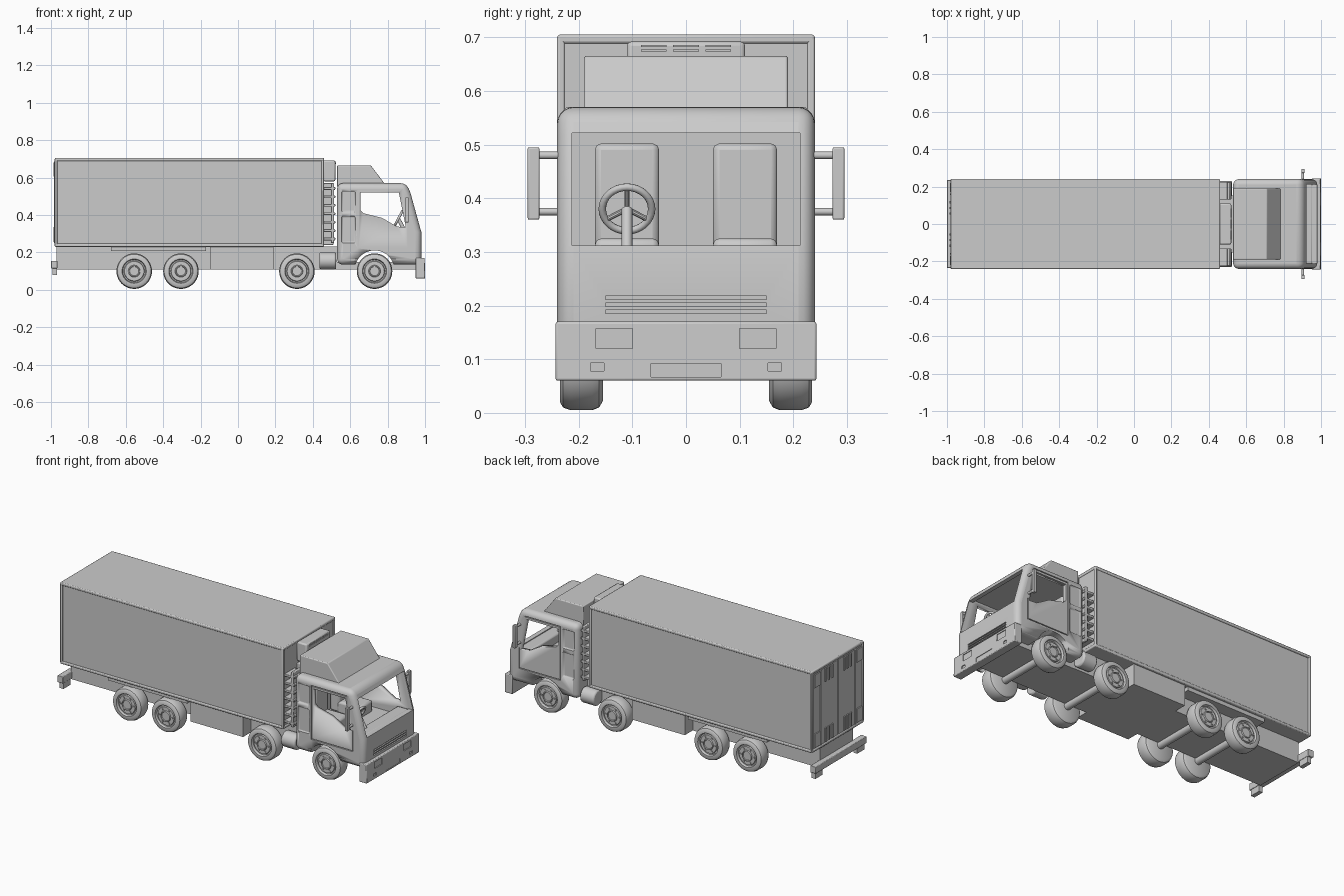
import bpy, bmesh, math
from mathutils import Matrix, Vector

if "Cube" in bpy.data.objects:
    bpy.data.objects.remove(bpy.data.objects["Cube"])

GREY = (0.6, 0.6, 0.6, 1)
mat = bpy.data.materials.new("plain grey")
mat.use_nodes = True
mat.diffuse_color = GREY
mat.node_tree.nodes["Principled BSDF"].inputs["Base Color"].default_value = GREY


def finish(name, bm, bevel=0, segments=2, smooth=True):
    bmesh.ops.recalc_face_normals(bm, faces=bm.faces)
    mesh = bpy.data.meshes.new(name)
    bm.to_mesh(mesh)
    bm.free()
    mesh.materials.append(mat)
    ob = bpy.data.objects.new(name, mesh)
    bpy.context.collection.objects.link(ob)
    if bevel:
        mod = ob.modifiers.new("Bevel", "BEVEL")
        mod.width, mod.segments, mod.limit_method = bevel, segments, "ANGLE"
    if smooth:
        bpy.ops.object.select_all(action="DESELECT")
        ob.select_set(True)
        bpy.context.view_layer.objects.active = ob
        bpy.ops.object.shade_smooth_by_angle(angle=math.radians(35))
    return ob


def box(name, x, y, z, bevel=0, segments=2):
    bm = bmesh.new()
    bmesh.ops.create_cube(bm, size=1)
    for v in bm.verts:
        v.co = [lo + (c + 0.5) * (hi - lo) for c, (lo, hi) in zip(v.co, (x, y, z))]
    return finish(name, bm, bevel, segments, bevel > 0)


def sides(y0, y1):
    """The same span on the left and the right side."""
    return (("right", (-y1, -y0)), ("left", (y0, y1)))


def prism(name, profile, y0, y1, bevel=0, segments=2):
    bm = bmesh.new()
    face = bm.faces.new([bm.verts.new((x, y0, z)) for x, z in profile])
    out = bmesh.ops.extrude_face_region(bm, geom=[face])
    for v in out["geom"]:
        if isinstance(v, bmesh.types.BMVert):
            v.co.y = y1
    return finish(name, bm, bevel, segments)


def rod(name, a, b, r, n=20, bevel=0):
    a, b = Vector(a), Vector(b)
    bm = bmesh.new()
    bmesh.ops.create_cone(bm, cap_ends=True, segments=n, radius1=r, radius2=r, depth=(b - a).length)
    turn = (b - a).to_track_quat("Z", "Y").to_matrix().to_4x4()
    bmesh.ops.transform(bm, verts=bm.verts, matrix=Matrix.Translation((a + b) / 2) @ turn)
    return finish(name, bm, bevel)


def lathe(name, profile, x, z, side, n=40):
    bm = bmesh.new()
    verts = [bm.verts.new((r, y, 0)) for r, y in profile]
    edges = [bm.edges.new(p) for p in zip(verts, verts[1:])]
    bmesh.ops.spin(bm, geom=verts + edges, cent=(0, 0, 0), axis=(0, 1, 0),
                   angle=math.tau, steps=n)
    bmesh.ops.remove_doubles(bm, verts=bm.verts, dist=1e-5)
    for v in bm.verts:
        v.co = (v.co.x + x, v.co.y * side, v.co.z + z)
    return finish(name, bm)


def cut(ob, *cutters):
    for c in cutters:
        mod = ob.modifiers.new("Cut", "BOOLEAN")
        mod.operation, mod.object, mod.solver = "DIFFERENCE", c, "EXACT"
        c.hide_render = True
        c.hide_viewport = True
        c.display_type = "WIRE"
        c.hide_set(True)


# Cargo box with edge rails
box("cargo_box", (-0.975, 0.455), (-0.234, 0.234), (0.235, 0.70))
for label, z in (("top", (0.688, 0.705)), ("bottom", (0.23, 0.247))):
    box(label + "_rail", (-0.98, 0.46), (-0.24, 0.24), z, 0.005)
for end, x in (("rear", (-0.98, -0.965)), ("front", (0.447, 0.46))):
    for s, y in sides(0.226, 0.24):
        box(f"{end}_{s}_post", x, y, (0.235, 0.70), 0.004)

# Rear doors, locking bars and hinge slats
for s, y in sides(0.004, 0.222):
    box(s + "_rear_door", (-0.979, -0.97), y, (0.25, 0.685))
for s, y in sides(0.155, 0.163):
    box(s + "_lock_bar", (-0.983, -0.975), y, (0.25, 0.685))
for row, z in (("upper", (0.605, 0.68)), ("lower", (0.255, 0.335))):
    for i in range(3):
        for s, y in sides(0.05 + 0.03 * i, 0.062 + 0.03 * i):
            box(f"{row}_{s}_slat_{i}", (-0.986, -0.975), y, z)
    for s, y in sides(0.17, 0.218):
        box(f"{row}_{s}_hinge", (-0.985, -0.975), y, z)

# Cooling unit and side ladders between box and cab
cooler = box("cooling_unit", (0.455, 0.52), (-0.11, 0.11), (0.58, 0.692), 0.008)
for i in (-1, 0, 1):
    for z in (0.673, 0.682):
        box("cooling_slat", (0.518, 0.523), (0.06 * i - 0.024, 0.06 * i + 0.024), (z, z + 0.004))
box("front_wall_panel", (0.455, 0.51), (-0.11, 0.11), (0.24, 0.57), 0.005)
for s, y in sides(0.13, 0.225):
    box(s + "_ladder_post", (0.497, 0.513), y, (0.25, 0.57), 0.004)
    for i in range(7):
        z = 0.265 + 0.045 * i
        box(f"{s}_rung_{i}", (0.455, 0.52), y, (z, z + 0.014), 0.003)

# Chassis, side lockers, air tanks and rear bumper
box("chassis", (-0.97, 0.53), (-0.152, 0.152), (0.11, 0.232))
box("front_chassis", (0.52, 0.96), (-0.15, 0.15), (0.11, 0.15))
box("side_lockers", (-0.15, 0.19), (-0.225, 0.225), (0.11, 0.232))
box("rear_wheel_cover", (-0.68, -0.17), (-0.225, 0.225), (0.208, 0.232))
for side in (-1, 1):
    rod("air_tank", (0.435, side * 0.185, 0.155), (0.525, side * 0.185, 0.155), 0.045, 24, 0.008)
box("rear_bumper", (-1.0, -0.965), (-0.235, 0.235), (0.115, 0.155), 0.003)
for s, y in sides(0.16, 0.225):
    box(s + "_rear_lamp", (-0.992, -0.968), y, (0.08, 0.118))

# Wheels and axles
TYRE = [(0, 0.155), (0.078, 0.155), (0.09, 0.162), (0.095, 0.175), (0.095, 0.215), (0.09, 0.229),
        (0.08, 0.235), (0.065, 0.235), (0.061, 0.222), (0.055, 0.222), (0.052, 0.229),
        (0.032, 0.229), (0.03, 0.236), (0.026, 0.236), (0.024, 0.231), (0, 0.231)]
for wx in (-0.555, -0.305, 0.315, 0.73):
    rod("axle", (wx, -0.16, 0.1), (wx, 0.16, 0.1), 0.02)
    for side in (-1, 1):
        lathe("wheel", TYRE, wx, 0.1, side)
        for k in range(6):
            a = k * math.tau / 6
            bx, bz = wx + 0.042 * math.cos(a), 0.1 + 0.042 * math.sin(a)
            rod("wheel_nut", (bx, side * 0.225, bz), (bx, side * 0.234, bz), 0.005, 8)

# Cab shell with hollow interior, windows and wheel arch
cab = prism("cab", [(0.53, 0.135), (0.53, 0.57), (0.9, 0.57), (0.922, 0.52), (0.98, 0.31), (0.98, 0.135)],
            -0.24, 0.24, 0.03, 5)
interior = prism("interior_cutter", [(0.55, 0.26), (0.55, 0.54), (0.89, 0.54), (0.9, 0.51),
                                     (0.953, 0.31), (0.953, 0.26)], -0.215, 0.215)
window = prism("side_window_cutter", [(0.655, 0.425), (0.655, 0.52), (0.86, 0.52), (0.897, 0.335),
                                      (0.85, 0.338), (0.77, 0.385), (0.67, 0.41)], -0.3, 0.3)
screen = box("windscreen_cutter", (0.85, 1.1), (-0.212, 0.212), (0.312, 0.522))
arch = rod("arch_cutter", (0.73, -0.3, 0.105), (0.73, 0.3, 0.105), 0.106, 40)
grille = [box("grille_cutter", (0.972, 1.1), (-0.15, 0.15), (z, z + 0.007)) for z in (0.185, 0.198, 0.211)]
cut(cab, interior, window, screen, arch, *grille)
for s, y in sides(0.234, 0.3):
    panels = [box("panel_cutter", (0.553, 0.628), y, z, 0.008) for z in ((0.415, 0.53), (0.25, 0.395))]
    # Thin grooves around each door
    grooves = [box("door_groove_cutter", x, y, z) for x, z in (
        ((0.64, 0.645), (0.225, 0.535)), ((0.64, 0.87), (0.532, 0.537)),
        ((0.905, 0.91), (0.225, 0.345)), ((0.64, 0.91), (0.222, 0.227)))]
    cut(cab, *panels, *grooves)

# Roof fairing
prism("roof_fairing", [(0.53, 0.55), (0.53, 0.665), (0.71, 0.665), (0.79, 0.56), (0.79, 0.55)],
      -0.19, 0.19, 0.028, 5)

# Front bumper with recessed lamps and blank plate
bumper = prism("front_bumper", [(0.95, 0.06), (0.95, 0.17), (0.998, 0.17), (1.0, 0.06)], -0.243, 0.243, 0.004)
for s, y in sides(0.1, 0.168):
    cut(bumper, box(s + "_headlight_cutter", (0.994, 1.1), y, (0.12, 0.157)))
for s, y in sides(0.153, 0.178):
    cut(bumper, box(s + "_fog_light_cutter", (0.994, 1.1), y, (0.078, 0.093)))
cut(bumper, box("plate_cutter", (0.996, 1.1), (-0.065, 0.065), (0.067, 0.092)))

# Seats, dashboard and steering wheel
for s, y in sides(0.05, 0.17):
    box(s + "_seat_back", (0.555, 0.62), y, (0.26, 0.502), 0.012)
    box(s + "_seat_cushion", (0.6, 0.75), y, (0.255, 0.325), 0.012)
box("dashboard", (0.88, 0.955), (-0.214, 0.214), (0.255, 0.31), 0.008)
tilt = Matrix.Translation((0.857, -0.11, 0.38)) @ Matrix.Rotation(math.radians(-62), 4, "Y")
rod("steering_column", (0.9, -0.11, 0.3), tilt @ Vector((0, 0, 0)), 0.01)
bpy.ops.mesh.primitive_torus_add(major_radius=0.046, minor_radius=0.007, major_segments=32, minor_segments=10)
wheel = bpy.context.object
wheel.name = "steering_wheel"
wheel.matrix_world = tilt
wheel.data.materials.append(mat)
bpy.ops.object.shade_smooth()
for k in range(3):
    a = k * math.tau / 3
    rod("steering_spoke", tilt @ Vector((0, 0, 0)),
        tilt @ Vector((0.045 * math.cos(a), 0.045 * math.sin(a), 0)), 0.005, 10)

# Mirrors on two arms
for s, y in sides(0.273, 0.295):
    box(s + "_mirror", (0.895, 0.912), y, (0.36, 0.495), 0.003)
for side in (-1, 1):
    for z in (0.375, 0.48):
        rod("mirror_arm", (0.903, side * 0.222, z), (0.903, side * 0.28, z), 0.007, 14)
